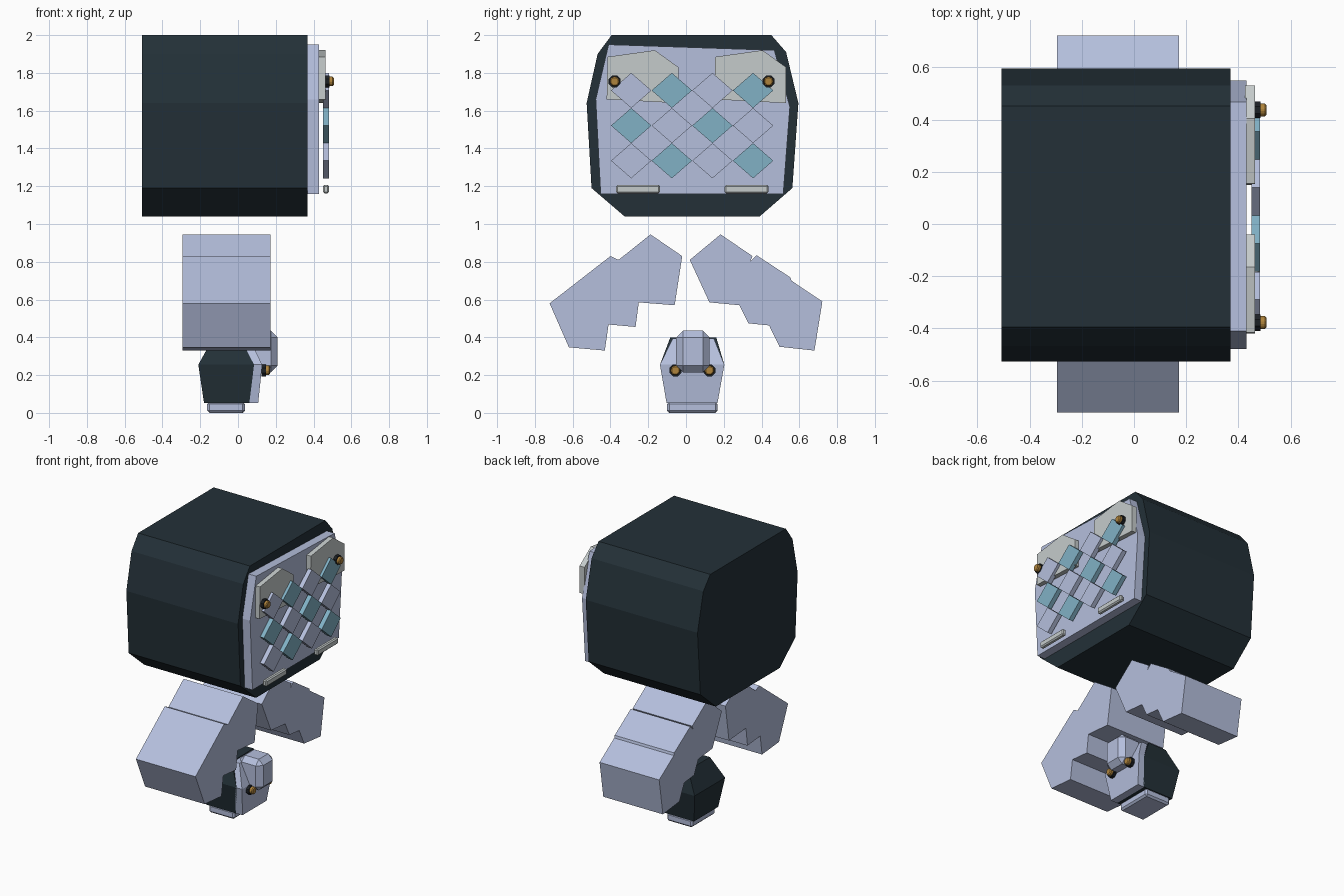
import bpy, bmesh, math

if "Cube" in bpy.data.objects:
    bpy.data.objects.remove(bpy.data.objects["Cube"])


def material(name, rgb):
    m = bpy.data.materials.new(name)
    m.diffuse_color = (*rgb, 1)
    m.use_nodes = True
    m.node_tree.nodes["Principled BSDF"].inputs["Base Color"].default_value = m.diffuse_color
    return m


DARK = material("dark slate", (0.017, 0.030, 0.039))
LAV = material("pale lavender", (0.46, 0.52, 0.72))
CREAM = material("pale grey", (0.56, 0.60, 0.60))
TEAL = material("teal blue", (0.22, 0.44, 0.56))
GOLD = material("gold", (0.43, 0.23, 0.045))
BLACK = material("black rubber", (0.012, 0.015, 0.018))


def finish(name, bm, mat, bevel=0):
    bmesh.ops.recalc_face_normals(bm, faces=bm.faces)
    me = bpy.data.meshes.new(name)
    bm.to_mesh(me)
    bm.free()
    me.materials.append(mat)
    ob = bpy.data.objects.new(name, me)
    bpy.context.collection.objects.link(ob)
    if bevel:
        mod = ob.modifiers.new("chamfer", 'BEVEL')
        mod.width = bevel
        mod.segments = 1
    return ob


def prism(name, profile, x0, x1, mat, bevel=0):
    """Extrude a (y, z) profile along x."""
    bm = bmesh.new()
    face = bm.faces.new([bm.verts.new((x0, y, z)) for y, z in profile])
    ext = bmesh.ops.extrude_face_region(bm, geom=[face])["geom"]
    for v in ext:
        if isinstance(v, bmesh.types.BMVert):
            v.co.x = x1
    return finish(name, bm, mat, bevel)


def box(name, y0, y1, z0, z1, x0, x1, mat, bevel=0):
    return prism(name, [(y0, z0), (y1, z0), (y1, z1), (y0, z1)], x0, x1, mat, bevel)


def loft(name, sections, mat, bevel=0):
    """Stack rectangles given as (z, x0, x1, y0, y1)."""
    bm = bmesh.new()
    rings = [[bm.verts.new(p) for p in ((a, c, z), (b, c, z), (b, d, z), (a, d, z))]
             for z, a, b, c, d in sections]
    bm.faces.new(rings[0])
    bm.faces.new(rings[-1])
    for r, s in zip(rings, rings[1:]):
        for i in range(4):
            j = (i + 1) % 4
            bm.faces.new((r[i], r[j], s[j], s[i]))
    return finish(name, bm, mat, bevel)


def disc(y, z, r, n=8):
    return [(y + r * math.cos(2 * math.pi * (i + .5) / n),
             z + r * math.sin(2 * math.pi * (i + .5) / n)) for i in range(n)]


def bolt(name, x, y, z):
    prism(name + "_collar", disc(y, z, 0.034), x, x + 0.022, BLACK)
    prism(name + "_head", disc(y, z, 0.027), x + 0.015, x + 0.044, GOLD, 0.006)


# Large upper shell
prism("upper_shell", [(-.394, 2), (.452, 2), (.53, 1.91), (.595, 1.64), (.563, 1.19),
                      (.39, 1.04), (-.325, 1.04), (-.5, 1.19), (-.526, 1.64),
                      (-.468, 1.90)], -.507, .369, DARK)

# Side face plate
prism("face_plate", [(-.41, 1.95), (.468, 1.92), (.55, 1.62), (.515, 1.16),
                     (-.452, 1.16), (-.478, 1.66)], .36, .43, LAV)

# Two raised panels with bolts and two lower bars
for i, y in enumerate((-.42, .15)):
    prism(f"raised_panel_{i}", [(y + .005, 1.885), (y + .255, 1.92), (y + .38, 1.83),
                                (y + .38, 1.64), (y, 1.66)], .425, .463, CREAM)
    bolt(f"panel_bolt_{i}", .463, (-.378, .437)[i], 1.755)
    yb = (-.37, .205)[i]
    box(f"lower_bar_{i}", yb, yb + .232, 1.162, 1.207, .45, .482, CREAM, .008)

# Checkered diamond tiles
for row in range(3):
    for col in range(4):
        y, z = -.29 + .215 * col, 1.707 - .186 * row
        prism(f"diamond_{row}_{col}", [(y - .107, z), (y, z - .093), (y + .107, z), (y, z + .093)],
              .45, .482, TEAL if (row + col) % 2 else LAV)

# Two stepped arms
prism("front_arm", [(-.722, .58), (-.4, .83), (-.357, .81), (-.188, .945), (-.02, .83),
                    (-.06, .57), (-.25, .585), (-.267, .455), (-.41, .468),
                    (-.43, .33), (-.62, .347)], -.295, .172, LAV)
prism("rear_arm", [(.02, .81), (.183, .945), (.352, .83), (.34, .80), (.373, .835),
                   (.553, .717), (.558, .70), (.722, .59), (.68, .33), (.495, .35),
                   (.44, .463), (.33, .474), (.283, .57), (.124, .585)], -.295, .172, LAV)

# Small lower head: dark back and pale face
loft("lower_head_back", [(.053, -.18, .06, -.103, .167), (.255, -.21, .085, -.138, .203),
                         (.40, -.13, .01, -.083, .16)], DARK)
loft("lower_head_face", [(.053, .055, .107, -.103, .167), (.255, .075, .128, -.138, .203),
                         (.395, .0, .06, -.07, .147)], LAV)

# Nose block on the face, bolts and foot
box("nose_block", -.052, .124, .215, .435, .03, .21, LAV, .035)
for i, y in enumerate((-.056, .124)):
    bolt(f"face_bolt_{i}", .125, y, .225)
box("foot", -.1, .167, 0, .058, -.163, .037, LAV, .012)
